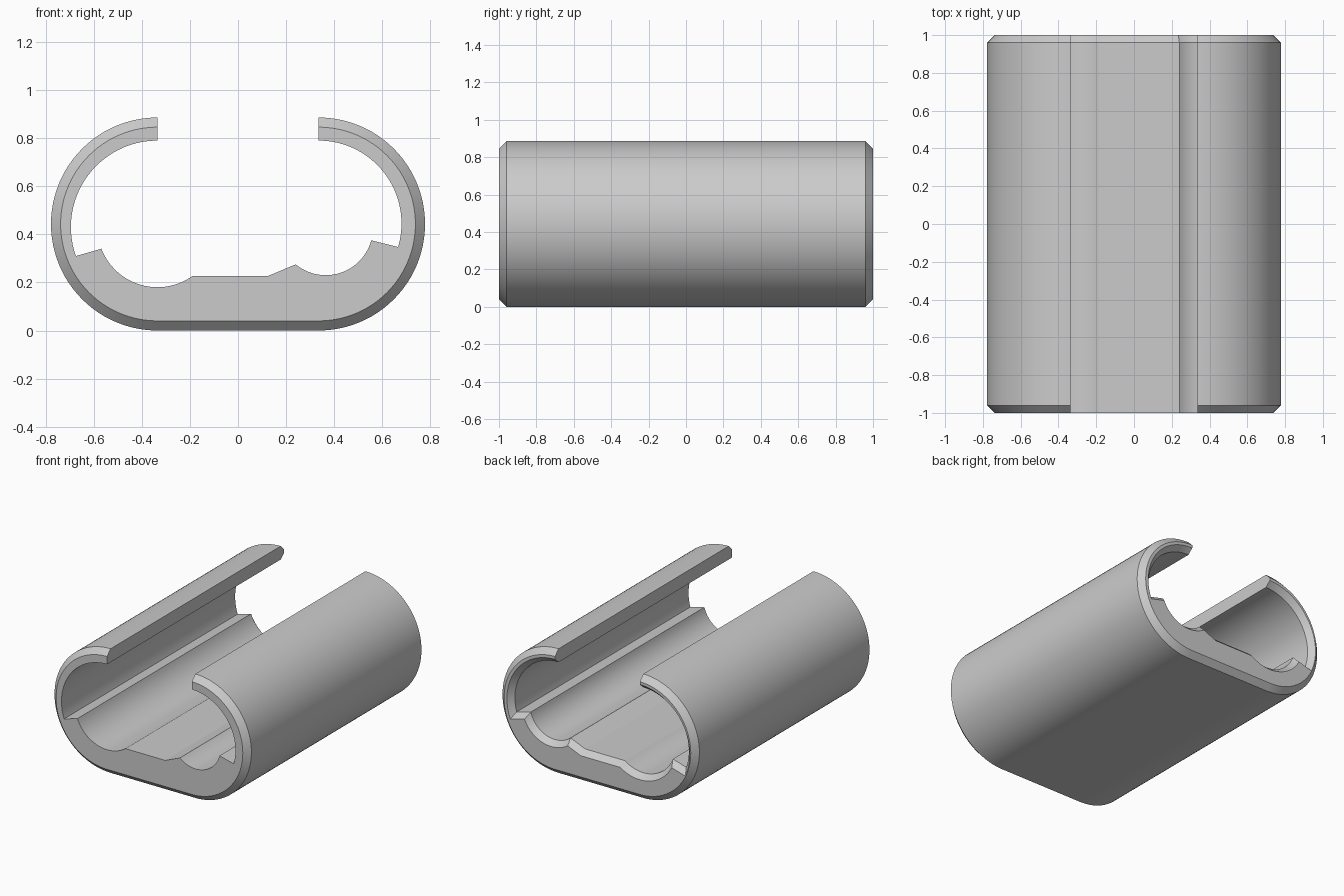
import bpy, bmesh, math
from mathutils import Vector
from mathutils.geometry import intersect_line_sphere_2d

if "Cube" in bpy.data.objects:
    bpy.data.objects.remove(bpy.data.objects["Cube"], do_unlink=True)

HALF = 0.335          # centre spacing of the round sides, also the lip position
RADIUS = 0.443        # outer radius
CHAMFER = 0.04        # outer end chamfer
INNER_CHAMFER = 0.035


def arc(centre, r, start, end, steps):
    """Points on a circle between two angles."""
    return [centre + r * Vector((math.cos(a), math.sin(a)))
            for a in (start + (end - start) * i / steps for i in range(steps + 1))]


def angle(centre, point):
    v = point - centre
    return math.atan2(v.y, v.x)


def hit(centre, r, p, q, d):
    """Where the line p-q, moved d into the material, crosses a circle near p."""
    along = (q - p).normalized()
    shift = Vector((along.y, -along.x)) * d
    points = intersect_line_sphere_2d(p + shift, q + shift, centre, r, False)
    return min((s for s in points if s), key=lambda s: (s - p).length)


def outer(d):
    """Outside of the shell from left lip to right lip, shrunk by d."""
    r = RADIUS - d
    left, right = Vector((-HALF, RADIUS)), Vector((HALF, RADIUS))
    return (arc(left, r, math.pi / 2, math.pi * 1.5, 48)
            + arc(right, r, -math.pi / 2, math.pi / 2, 48))


def inner(d):
    """Inside of the shell from left lip to right lip, cut back by d."""
    lc, rc = Vector((-HALF, 0.43)), Vector((HALF, 0.445))
    gc = Vector((0.365, 0.426))
    lr, lg, rr, rg = 0.36 + d, 0.25 + d, 0.345 + d, 0.196 + d
    # ledges, floor and ramp as straight lines in order of travel
    l1, l2 = Vector((-0.673, 0.31)), Vector((-0.569, 0.34))
    f1, f2 = Vector((-0.19, 0.227)), Vector((0.125, 0.227))
    ramp = Vector((0.24, 0.275))
    r1, r2 = Vector((0.555, 0.375)), Vector((0.666, 0.347))

    def reverse_hit(c, r, p, q):
        return hit(c, r, q, p, -d)

    a, b = hit(lc, lr, l1, l2, d), reverse_hit(lc, lg, l1, l2)
    c = hit(lc, lg, f1, f2, d)
    e = reverse_hit(gc, rg, f2, ramp)
    g, h = hit(gc, rg, r1, r2, d), reverse_hit(rc, rr, r1, r2)
    slope = angle(f2, ramp)
    corner = f2 + d * Vector((math.tan(slope / 2), -1))
    return (arc(lc, lr, math.pi / 2, angle(lc, a) + math.tau, 40)
            + arc(lc, lg, angle(lc, b), angle(lc, c), 28)
            + [corner]
            + arc(gc, rg, angle(gc, e), angle(gc, g), 28)
            + arc(rc, rr, angle(rc, h), math.pi / 2, 40))


# Shell lofted through four cross-sections, inside chamfered at the back only
stations = [(-1, CHAMFER, 0), (-1 + CHAMFER, 0, 0),
            (1 - CHAMFER, 0, 0), (1, CHAMFER, INNER_CHAMFER)]
bm = bmesh.new()
loops = []
for y, d_out, d_in in stations:
    section = outer(d_out) + inner(d_in)[::-1]
    loops.append([bm.verts.new((p.x, y, p.y)) for p in section])
count = len(loops[0])
for near, far in zip(loops, loops[1:]):
    for i in range(count):
        j = (i + 1) % count
        bm.faces.new((near[i], far[i], far[j], near[j]))

# End caps: walk the outside and inside together as a strip of the wall
caps = [bm.faces.new(loops[0]), bm.faces.new(loops[-1][::-1])]
bm.normal_update()
bmesh.ops.triangulate(bm, faces=caps, ngon_method='EAR_CLIP')
bm.normal_update()

mesh = bpy.data.meshes.new("clip_shell")
bm.to_mesh(mesh)
bm.free()
shell = bpy.data.objects.new("clip_shell", mesh)
bpy.context.collection.objects.link(shell)

# Plain grey
grey = bpy.data.materials.new("plain_grey")
grey.use_nodes = True
colour = (0.6, 0.6, 0.6, 1)
grey.diffuse_color = colour
grey.node_tree.nodes["Principled BSDF"].inputs["Base Color"].default_value = colour
mesh.materials.append(grey)

bpy.ops.object.select_all(action='DESELECT')
shell.select_set(True)
bpy.context.view_layer.objects.active = shell
bpy.ops.object.shade_smooth_by_angle(angle=math.radians(20))
